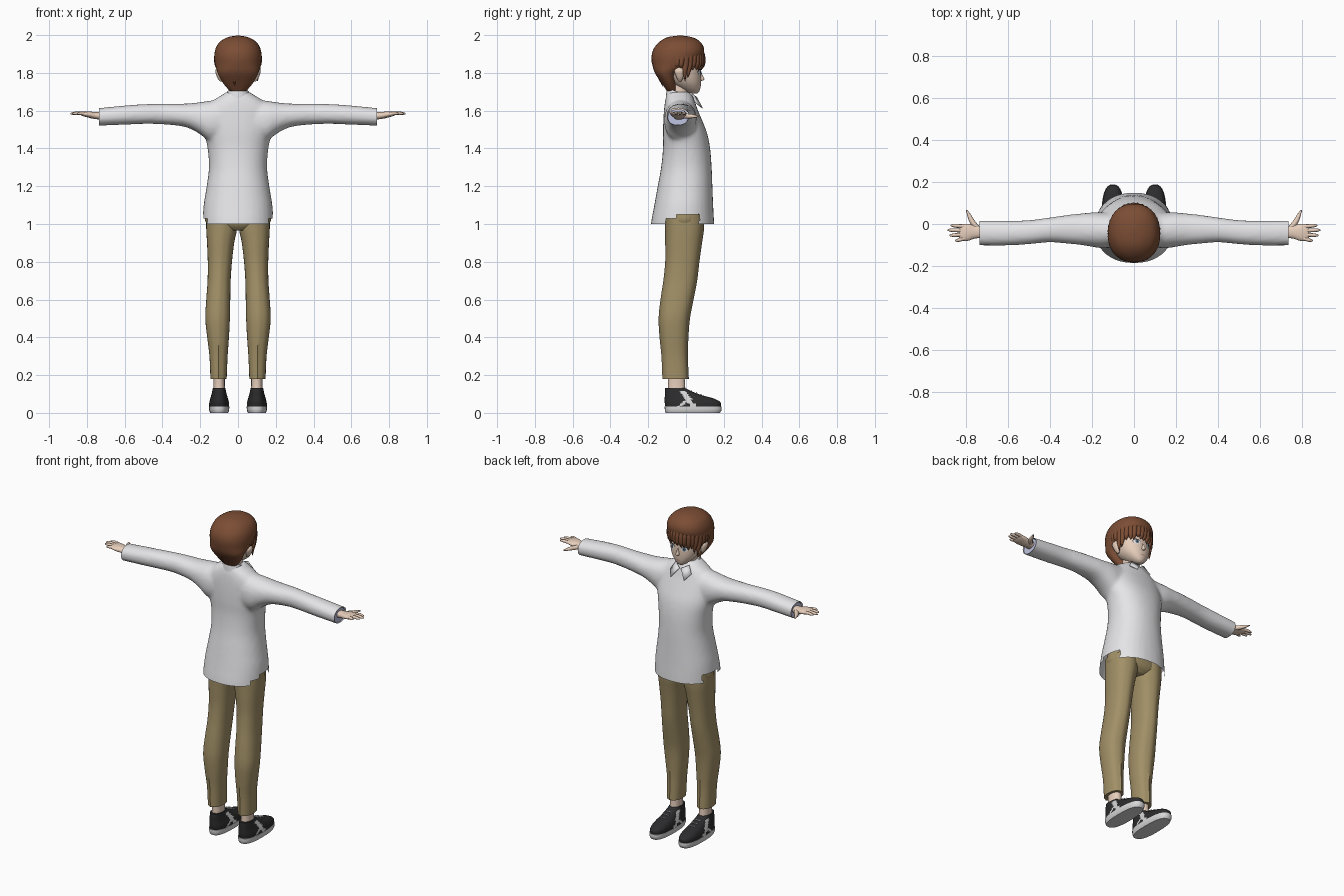
import bpy, bmesh, math, random
from mathutils import Vector
from mathutils.bvhtree import BVHTree

random.seed(4)
cube = bpy.data.objects.get("Cube")
if cube:
    bpy.data.objects.remove(cube)


def material(name, *rgb):
    m = bpy.data.materials.new(name)
    m.use_nodes = True
    m.diffuse_color = (*rgb, 1)
    m.node_tree.nodes["Principled BSDF"].inputs["Base Color"].default_value = (*rgb, 1)
    return m


SKIN = material("skin", .80, .62, .50)
SHIRT = material("white cloth", .80, .80, .82)
LINING = material("lavender lining", .52, .55, .75)
HAIR = material("brown hair", .20, .075, .035)
CLOTH = material("khaki cloth", .36, .28, .135)
BLACK = material("black leather", .025, .025, .027)
SOLE = material("pale rubber", .68, .68, .68)
IRIS = material("blue grey iris", .10, .16, .22)
LIP = material("rose lip", .55, .27, .22)


def smooth_keys(keys, steps):
    """Catmull-Rom interpolation of every column of a key table."""
    out = []
    for i in range(len(keys) - 1):
        quad = keys[max(i - 1, 0)], keys[i], keys[i + 1], keys[min(i + 2, len(keys) - 1)]
        for k in range(steps):
            u = k / steps
            out.append([b + .5 * u * (c - a + u * (2*a - 5*b + 4*c - d + u * (3*(b - c) + d - a)))
                        for a, b, c, d in zip(*quad)])
    return out + [list(keys[-1])]


def loft(bm, keys, axis="z", side=1, power=2.2, segs=32, steps=4, pinch=0, caps=True):
    """Rings of (position, low, high, low, high) extents along one axis."""
    rings = []
    for t, a0, a1, b0, b1 in smooth_keys(keys, steps):
        ring = []
        for k in range(segs):
            ang = math.tau * k / segs
            c, s = math.cos(ang), math.sin(ang)
            a = (a0 + a1) / 2 + (a1 - a0) / 2 * math.copysign(abs(c) ** (2 / power), c)
            b = (b0 + b1) / 2 + (b1 - b0) / 2 * math.copysign(abs(s) ** (2 / power), s)
            if abs(c) < .01:
                b += math.copysign(pinch, s)
            p = {"z": (a, b, t), "x": (t, a, b), "y": (a, t, b)}[axis]
            ring.append(bm.verts.new((p[0] * side, p[1], p[2])))
        rings.append(ring)
    for r, q in zip(rings, rings[1:]):
        for k in range(segs):
            n = (k + 1) % segs
            bm.faces.new((r[k], r[n], q[n], q[k]))
    if caps:
        bm.faces.new(rings[0])
        bm.faces.new(rings[-1])


def finish(ob, angle=50):
    bpy.ops.object.select_all(action="DESELECT")
    ob.select_set(True)
    bpy.context.view_layer.objects.active = ob
    bpy.ops.object.shade_smooth_by_angle(angle=math.radians(angle))
    return ob


def make(name, bm, *mats):
    bmesh.ops.recalc_face_normals(bm, faces=bm.faces)
    me = bpy.data.meshes.new(name)
    bm.to_mesh(me)
    bm.free()
    for m in mats:
        me.materials.append(m)
    ob = bpy.data.objects.new(name, me)
    bpy.context.collection.objects.link(ob)
    return finish(ob)


def part(name, mat, keys, **options):
    bm = bmesh.new()
    loft(bm, keys, **options)
    return make(name, bm, mat)


def tubes(name, mat, paths, flat=8):
    """Tapered round strands; each path is a list of (point, radius)."""
    cu = bpy.data.curves.new(name, "CURVE")
    cu.dimensions, cu.bevel_depth, cu.bevel_resolution = "3D", 1, 2
    cu.resolution_u, cu.use_fill_caps = 5, True
    for path in paths:
        sp = cu.splines.new("NURBS")
        sp.points.add(len(path) - 1)
        sp.use_endpoint_u, sp.order_u = True, 3
        for p, (co, r) in zip(sp.points, path):
            p.co, p.radius = (*co, 1), r
    cu.materials.append(mat)
    ob = bpy.data.objects.new(name, cu)
    bpy.context.collection.objects.link(ob)


# Shirt: body and sleeves fused into one skin, then opened at hem, cuffs
bm = bmesh.new()
body = [(.94, .187, -.187, .149), (1.0, .188, -.186, .149), (1.1, .182, -.168, .144),
        (1.2, .166, -.15, .14), (1.3, .154, -.132, .136), (1.4, .161, -.122, .128),
        (1.48, .178, -.122, .112), (1.55, .186, -.12, .085), (1.61, .178, -.116, .06),
        (1.655, .13, -.11, .045), (1.685, .082, -.102, .03), (1.7, .06, -.095, .015)]
loft(bm, [(z, -w, w, b, f) for z, w, b, f in body])
arm = [(.08, -.11, .055, 1.44, 1.655), (.15, -.115, .055, 1.44, 1.652), (.2, -.108, .055, 1.475, 1.645),
       (.25, -.1, .05, 1.503, 1.639), (.3, -.095, .045, 1.518, 1.637), (.4, -.087, .031, 1.528, 1.637),
       (.5, -.096, .018, 1.53, 1.634), (.6, -.102, .016, 1.526, 1.627), (.77, -.102, .017, 1.519, 1.61)]
for s in (1, -1):
    loft(bm, arm, axis="x", side=s)
raw = make("shirt_form", bm, SHIRT)
fuse = raw.modifiers.new("fuse", "REMESH")
fuse.mode, fuse.voxel_size = "VOXEL", .011
relax = raw.modifiers.new("relax", "SMOOTH")
relax.factor, relax.iterations = .5, 5
bm = bmesh.new()
bm.from_object(raw, bpy.context.evaluated_depsgraph_get())
bpy.data.objects.remove(raw)
for co, no in (((0, 0, 1), (0, 0, -1)), ((.735, 0, 0), (1, 0, 0)), ((-.735, 0, 0), (-1, 0, 0))):
    bmesh.ops.bisect_plane(bm, geom=bm.verts[:] + bm.edges[:] + bm.faces[:],
                           plane_co=co, plane_no=no, clear_outer=True)
vent = []
for f in bm.faces:
    c = f.calc_center_median()
    if -.105 < c.y < .07 and c.z < (1.055 if c.y > -.05 else 1.025):
        vent.append(f)
bmesh.ops.delete(bm, geom=vent, context="FACES")
make("shirt", bm, SHIRT)

# Collar stand, sloping to the throat, with two pointed wings
bm = bmesh.new()
loft(bm, [(1.64, -.08, .08, -.108, .052), (1.68, -.066, .066, -.104, .045),
          (1.705, -.058, .058, -.1, .038)], caps=False)
for v in bm.verts:
    v.co.z -= (v.co.y + .06) * .33
collar = make("collar", bm, SHIRT)
collar.modifiers.new("thickness", "SOLIDIFY").thickness = .004
bm = bmesh.new()
for s in (1, -1):
    bm.faces.new([bm.verts.new((x * s, y, z)) for x, y, z in
                  ((.004, .055, 1.668), (.045, .03, 1.688), (.07, .045, 1.645), (.045, .085, 1.612))])
make("collar_wings", bm, SHIRT).modifiers.new("thickness", "SOLIDIFY").thickness = .005

# Trousers
part("trouser_seat", CLOTH, [(.965, -.06, .06, -.08, .06), (1.0, -.165, .165, -.105, .09),
                             (1.065, -.17, .17, -.108, .093)])
leg = [(.18, .06, .146, -.12, .01), (.3, .055, .151, -.125, .005), (.4, .048, .163, -.135, .008),
       (.5, .043, .173, -.14, .016), (.6, .041, .168, -.13, .035), (.7, .039, .161, -.115, .054),
       (.8, .032, .16, -.105, .066), (.9, .02, .164, -.105, .08), (.97, .006, .168, -.105, .09),
       (1.05, .002, .169, -.105, .093)]
shoe = [(.028, .047, .153, -.108, .183), (.055, .048, .152, -.113, .183), (.075, .053, .147, -.113, .15),
        (.092, .058, .142, -.112, .09), (.112, .063, .137, -.112, .035), (.132, .067, .133, -.11, -.005)]
palm = [(.69, -.068, -.01, 1.55, 1.592), (.75, -.068, -.008, 1.555, 1.592),
        (.79, -.08, .0, 1.563, 1.596), (.82, -.08, -.002, 1.571, 1.594), (.832, -.07, -.01, 1.577, 1.59)]
for s, side in ((1, "left"), (-1, "right")):
    part(side + "_trouser_leg", CLOTH, leg, side=s, power=2.3, pinch=.005)
    part(side + "_ankle", SKIN, [(.08, .068, .132, -.1, 0), (.15, .07, .13, -.095, -.005),
                                 (.24, .07, .13, -.1, -.01)], side=s)
    part(side + "_sole", SOLE, [(0, .052, .148, -.107, .18), (.015, .047, .153, -.112, .188),
                                (.034, .046, .154, -.113, .188)], side=s, power=2.6)
    # Shoe upper with slanted pale side stripes
    bm = bmesh.new()
    loft(bm, shoe, side=s, power=2.5, segs=96, steps=6)
    for f in bm.faces:
        c = f.calc_center_median()
        slant = abs(c.y - .045 + (c.z - .03) * .75) < .016
        strut = c.z < .07 and abs(c.y + .04 - (c.z - .03) * 1.2) < .01
        f.material_index = int((slant or strut) and c.z < .115)
    make(side + "_shoe", bm, BLACK, SOLE)
    laces = [[((s * (.1 + d), y, z), .003) for d in (-.022, 0, .022)]
             for y, z in ((.03, .117), (.055, .107), (.08, .098))]
    tubes(side + "_laces", SOLE, laces)
    # Hand and cuff lining
    part(side + "_cuff_lining", LINING, [(.70, -.094, .008, 1.525, 1.606), (.728, -.097, .011, 1.523, 1.607)],
         axis="x", side=s)
    part(side + "_palm", SKIN, palm, axis="x", side=s)
    fingers = [[((s * .80, y, 1.582), .0095), ((s * (.8 + tip) / 2 , y + fan / 2, 1.587), .0095),
                ((s * (tip - .01), y + fan, 1.585), .008), ((s * tip, y + fan, 1.584), .003)]
               for y, fan, tip in ((-.012, .005, .872), (-.031, .002, .887), (-.05, -.004, .878), (-.068, -.011, .85))]
    fingers.append([((s * .745, -.022, 1.572), .014), ((s * .772, .012, 1.571), .013),
                    ((s * .785, .045, 1.57), .009), ((s * .797, .066, 1.57), .003)])
    tubes(side + "_fingers", SKIN, fingers)

# Neck and head
part("neck", SKIN, [(1.6, -.055, .055, -.085, .02), (1.68, -.045, .045, -.08, .01), (1.76, -.045, .045, -.08, .02)])
skull = [(1.69, .012, .03, .058), (1.7, .03, 0, .069), (1.72, .054, -.04, .076), (1.75, .078, -.08, .08),
         (1.79, .094, -.115, .081), (1.84, .102, -.135, .079), (1.89, .103, -.14, .075), (1.95, .07, -.1, .04)]
head = part("head", SKIN, [(z, -w, w, b, f) for z, w, b, f in skull])
part("nose", SKIN, [(1.757, -.006, .006, .06, .082), (1.765, -.011, .011, .06, .097),
                    (1.785, -.007, .007, .06, .089), (1.81, -.005, .005, .06, .079)], segs=16)
for s, side in ((1, "left"), (-1, "right")):
    part(side + "_ear", SKIN, [(1.755, .085, .095, -.04, -.025), (1.775, .085, .11, -.05, -.015),
                               (1.81, .085, .12, -.062, -.012), (1.83, .09, .108, -.05, -.02)], side=s, segs=16)

# Painted face details draped onto the head
tree = BVHTree.FromPolygons([v.co for v in head.data.vertices], [p.vertices[:] for p in head.data.polygons])


def patch(name, mat, cx, cz, rx, rz, lift):
    bm = bmesh.new()
    bmesh.ops.create_circle(bm, cap_ends=True, cap_tris=True, segments=20, radius=1)
    for v in bm.verts:
        x, z = cx + v.co.x * rx, cz + v.co.y * rz
        hit = tree.ray_cast(Vector((x, 1, z)), Vector((0, -1, 0)))[0]
        v.co = (x, (hit.y if hit else .05) + lift, z)
    make(name, bm, mat)


for s, side in ((1, "left"), (-1, "right")):
    patch(side + "_eye_lash", BLACK, s * .042, 1.805, .021, .0155, .0015)
    patch(side + "_eye_white", SHIRT, s * .042, 1.802, .019, .0135, .003)
    patch(side + "_iris", IRIS, s * .041, 1.803, .0095, .0125, .0045)
    patch(side + "_pupil", BLACK, s * .041, 1.803, .004, .006, .006)
patch("mouth", LIP, 0, 1.728, .014, .0025, .002)

# Hair: a full cap plus tapered locks falling from the crown
cap = [(1.705, .045, -.102, -.045), (1.75, .082, -.132, -.05), (1.8, .108, -.165, -.035), (1.845, .12, -.178, .05),
       (1.89, .125, -.182, .09), (1.93, .118, -.17, .095), (1.965, .096, -.14, .075), (1.988, .055, -.1, .035),
       (1.997, .012, -.045, -.015)]
part("hair_cap", HAIR, [(z, -w, w, b, f) for z, w, b, f in cap], segs=40)
locks = []
count = 34
for i in range(count):
    phi = math.tau * (i + .5) / count - math.pi
    a = abs(phi)
    end = 1.825 if a < .3 else 1.805 if a < .85 else 1.765 if a < 1.35 else 1.81 if a < 2 else 1.735
    end += random.uniform(-.012, .012)
    tuck = .98 if a < 1.4 else .9 if a < 2 else .68
    path = []
    for z, k, r in ((1.982, .3, .006), (1.955, .72, .015), (1.9, .99, .018),
                    (1.85, 1.0, .017), ((1.85 + end) / 2, (1 + tuck) / 2, .013), (end, tuck, .001)):
        swing = phi + (1.98 - z) * .9 * random.uniform(.3, .8)
        path.append(((math.sin(swing) * .11 * k, -.04 + math.cos(swing) * .126 * k, z), r))
    locks.append(path)
tubes("hair_locks", HAIR, locks)
